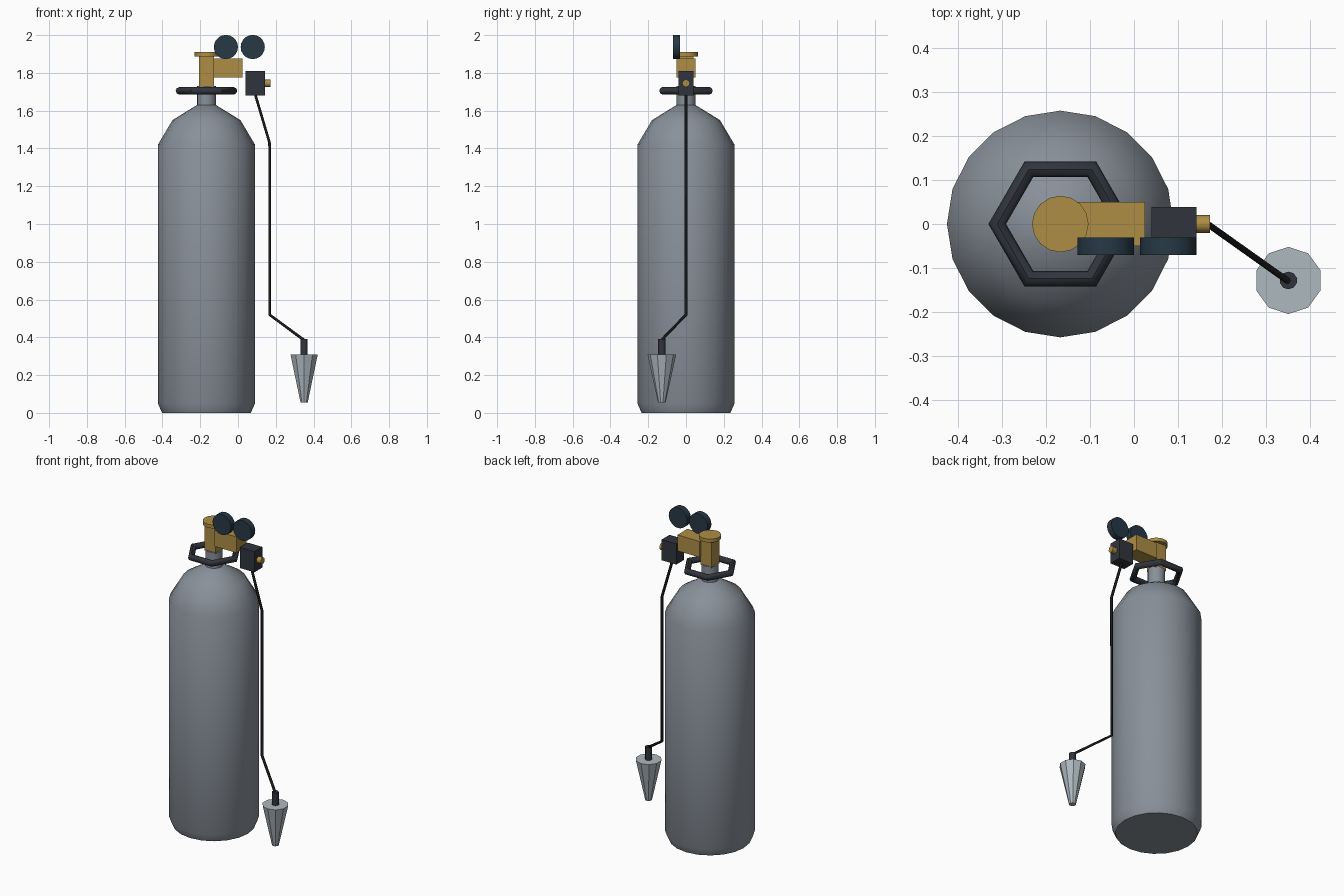
import bpy, bmesh
from math import radians, sin, cos, tau
from mathutils import Vector

if "Cube" in bpy.data.objects:
    bpy.data.objects.remove(bpy.data.objects["Cube"])


def material(name, rgb):
    m = bpy.data.materials.new(name)
    m.diffuse_color = (*rgb, 1)
    m.use_nodes = True
    m.node_tree.nodes["Principled BSDF"].inputs["Base Color"].default_value = m.diffuse_color
    return m


STEEL = material("tank_grey", (0.25, 0.28, 0.32))
BRASS = material("brass", (0.42, 0.27, 0.06))
DARK = material("dark_plastic", (0.03, 0.035, 0.045))
NAVY = material("gauge_blue", (0.02, 0.04, 0.06))
RUBBER = material("rubber", (0.01, 0.01, 0.01))
PALE = material("pale_grey", (0.42, 0.48, 0.52))
TX = -0.167  # tank axis


def finish(name, mat, smooth=None):
    o = bpy.context.object
    o.name = name
    o.data.materials.append(mat)
    if smooth:
        bpy.ops.object.shade_smooth_by_angle(angle=radians(smooth))
    return o


def box(name, lo, hi, mat):
    lo, hi = Vector(lo), Vector(hi)
    bpy.ops.mesh.primitive_cube_add(size=1, location=(lo + hi) / 2)
    bpy.context.object.scale = hi - lo
    return finish(name, mat)


def cyl(name, p, q, r1, r2, sides, mat, smooth=None):
    p, q = Vector(p), Vector(q)
    d = q - p
    bpy.ops.mesh.primitive_cone_add(vertices=sides, radius1=r1, radius2=r2, depth=d.length,
                                    location=(p + q) / 2,
                                    rotation=Vector((0, 0, 1)).rotation_difference(d).to_euler())
    return finish(name, mat, smooth)


def lathe(name, profile, sides, loc, mat, smooth):
    bm = bmesh.new()
    rings = [[bm.verts.new((r * cos(tau * i / sides), r * sin(tau * i / sides), z))
              for i in range(sides)] for r, z in profile]
    for a, b in zip(rings, rings[1:]):
        for i in range(sides):
            j = (i + 1) % sides
            bm.faces.new((a[i], a[j], b[j], b[i]))
    bm.faces.new(rings[0][::-1])
    bm.faces.new(rings[-1])
    me = bpy.data.meshes.new(name)
    bm.to_mesh(me)
    bm.free()
    o = bpy.data.objects.new(name, me)
    bpy.context.collection.objects.link(o)
    o.location = loc
    bpy.ops.object.select_all(action='DESELECT')
    o.select_set(True)
    bpy.context.view_layer.objects.active = o
    return finish(name, mat, smooth)


# Tank with rounded shoulder and neck
lathe("tank", [(0.235, 0), (0.257, 0.05), (0.257, 1.42), (0.18, 1.55), (0.05, 1.63)],
      20, (TX, 0, 0), STEEL, 45)
cyl("neck", (TX, 0, 1.62), (TX, 0, 1.73), 0.05, 0.05, 16, STEEL, 40)

# Hexagonal carrying ring
bpy.ops.mesh.primitive_torus_add(major_segments=6, minor_segments=8, major_radius=0.143,
                                 minor_radius=0.02, location=(TX, 0, 1.705))
finish("carry_ring", DARK, 50)

# Brass valve
box("valve_post", (TX - 0.039, -0.039, 1.725), (TX + 0.039, 0.039, 1.89), BRASS)
cyl("valve_cap", (TX, 0, 1.888), (TX, 0, 1.91), 0.064, 0.064, 16, BRASS, 40)
box("valve_arm", (-0.13, -0.05, 1.775), (0.025, 0.05, 1.875), BRASS)

# Twin pressure gauges
for side, x in (("left", -0.064), ("right", 0.078)):
    cyl("gauge_" + side, (x, -0.031, 1.937), (x, -0.07, 1.937), 0.064, 0.064, 20, NAVY, 40)

# Regulator block and outlet
box("regulator", (0.04, -0.039, 1.68), (0.142, 0.039, 1.81), DARK)
cyl("outlet", (0.14, 0, 1.745), (0.172, 0, 1.745), 0.02, 0.02, 12, BRASS, 40)

# Hose swept along a bent path
path = [(0.09, 0, 1.69), (0.167, 0, 1.43), (0.167, 0, 0.52), (0.35, -0.13, 0.385)]
cu = bpy.data.curves.new("hose", 'CURVE')
cu.dimensions = '3D'
cu.bevel_depth = 0.008
cu.bevel_resolution = 1
cu.use_fill_caps = True
sp = cu.splines.new('POLY')
sp.points.add(len(path) - 1)
for pt, co in zip(sp.points, path):
    pt.co = (*co, 1)
cu.materials.append(RUBBER)
bpy.context.collection.objects.link(bpy.data.objects.new("hose", cu))

# Nozzle grip and horn
cyl("nozzle_grip", (0.35, -0.128, 0.305), (0.35, -0.128, 0.39), 0.02, 0.02, 10, DARK, 40)
cyl("nozzle_horn", (0.35, -0.128, 0.055), (0.35, -0.128, 0.31), 0.02, 0.076, 10, PALE)
